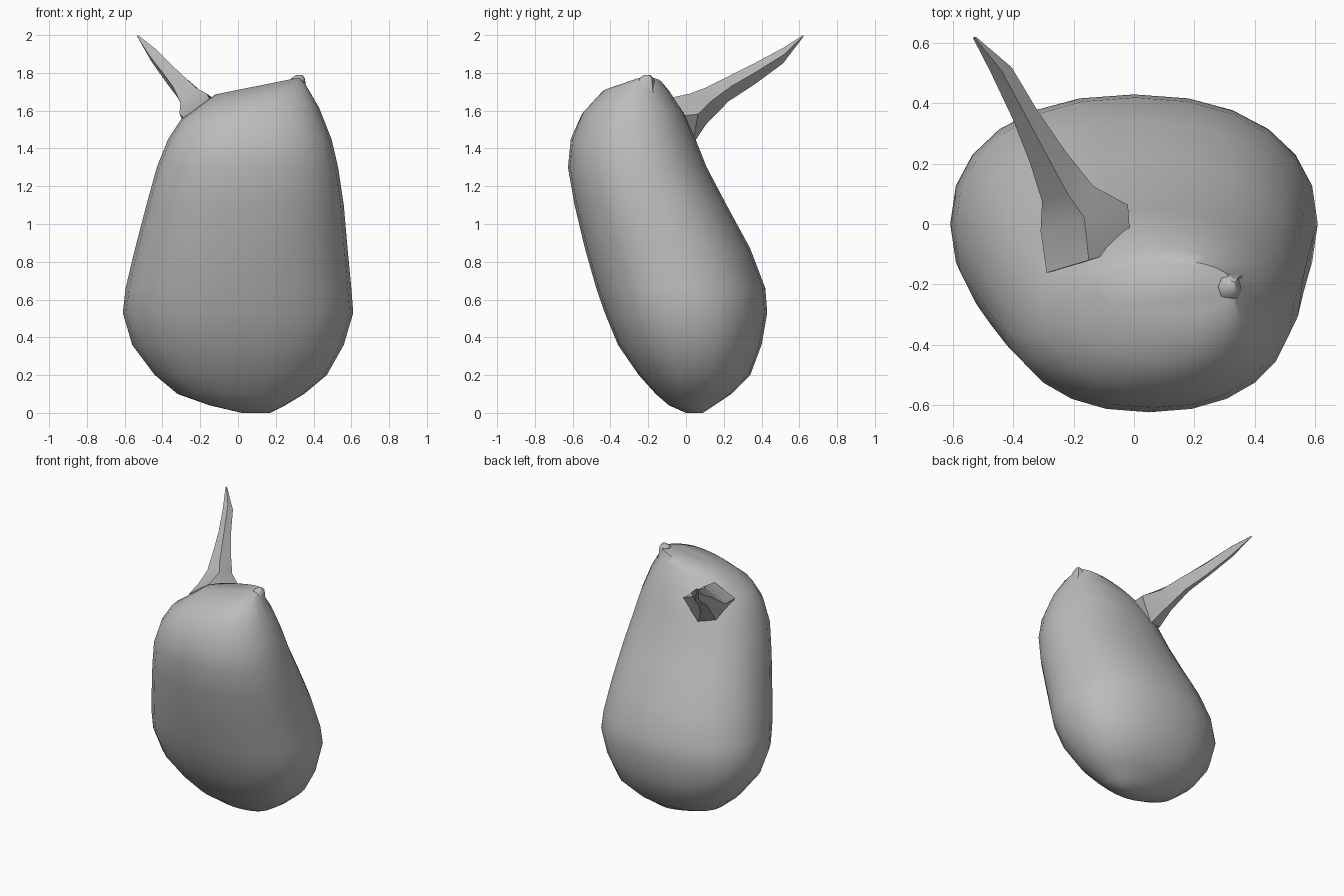
import bpy
import bmesh
import math

if "Cube" in bpy.data.objects:
    bpy.data.objects.remove(bpy.data.objects["Cube"], do_unlink=True)

grey = bpy.data.materials.new("plain_grey")
grey.use_nodes = True
colour = (0.5, 0.5, 0.5, 1)
grey.diffuse_color = colour
grey.node_tree.nodes["Principled BSDF"].inputs["Base Color"].default_value = colour


def loft(name, rings, smooth_angle):
    """Skin a list of closed point rings and cap both ends."""
    bm = bmesh.new()
    loops = [[bm.verts.new(p) for p in ring] for ring in rings]
    n = len(loops[0])
    for a, b in zip(loops, loops[1:]):
        for i in range(n):
            j = (i + 1) % n
            bm.faces.new((a[i], a[j], b[j], b[i]))
    bm.faces.new(loops[0][::-1])
    bm.faces.new(loops[-1])
    bmesh.ops.recalc_face_normals(bm, faces=bm.faces)
    mesh = bpy.data.meshes.new(name)
    bm.to_mesh(mesh)
    bm.free()
    mesh.materials.append(grey)
    obj = bpy.data.objects.new(name, mesh)
    bpy.context.collection.objects.link(obj)
    bpy.ops.object.select_all(action="DESELECT")
    obj.select_set(True)
    bpy.context.view_layer.objects.active = obj
    bpy.ops.object.shade_smooth_by_angle(angle=math.radians(smooth_angle))
    return obj


def oval(z, x0, x1, y0, y1, tilt=0.0, sides=24, power=0.9):
    """Slightly squared oval between x and y limits, tilted along x."""
    ring = []
    for i in range(sides):
        a = math.tau * i / sides
        c, s = math.cos(a), math.sin(a)
        x = (x0 + x1) / 2 + (x1 - x0) / 2 * math.copysign(abs(c) ** power, c)
        y = (y0 + y1) / 2 + (y1 - y0) / 2 * math.copysign(abs(s) ** power, s)
        ring.append((x, y, z + tilt * x))
    return ring


# Leaning body: height, left/right limits, front/back limits, tilt
body_sections = [
    (0.00, 0.02, 0.17, 0.00, 0.09),
    (0.04, -0.15, 0.25, -0.09, 0.15),
    (0.10, -0.32, 0.35, -0.16, 0.24),
    (0.20, -0.44, 0.47, -0.25, 0.34),
    (0.36, -0.56, 0.56, -0.36, 0.40),
    (0.53, -0.61, 0.61, -0.43, 0.43),
    (0.66, -0.595, 0.60, -0.475, 0.42),
    (0.87, -0.545, 0.58, -0.535, 0.34),
    (1.10, -0.485, 0.56, -0.59, 0.215),
    (1.30, -0.43, 0.53, -0.625, 0.11),
    (1.45, -0.37, 0.495, -0.61, 0.05),
    (1.58, -0.30, 0.43, -0.55, -0.01, 0.08),
    (1.67, -0.19, 0.36, -0.45, -0.08, 0.18),
    (1.71, -0.12, 0.33, -0.30, -0.12, 0.2),
]
loft("body", [oval(*s) for s in body_sections], 50)

# Small nub at the high corner
nub_sections = [
    (1.56, 0.28, 0.435, -0.30, -0.13),
    (1.71, 0.27, 0.36, -0.28, -0.16),
    (1.77, 0.28, 0.355, -0.25, -0.17),
    (1.79, 0.31, 0.34, -0.22, -0.19),
]
loft("corner_nub", [oval(*s, sides=8) for s in nub_sections], 40)

# Tapering stem: centre x, y, half width, bottom, top
stem_sections = [
    (-0.15, -0.12, 0.14, 1.42, 1.66),
    (-0.165, 0.02, 0.145, 1.42, 1.69),
    (-0.22, 0.10, 0.085, 1.53, 1.72),
    (-0.285, 0.22, 0.06, 1.65, 1.78),
    (-0.36, 0.36, 0.042, 1.74, 1.85),
    (-0.44, 0.51, 0.034, 1.85, 1.93),
    (-0.53, 0.62, 0.005, 1.99, 2.00),
]
stem_rings = []
for x, y, w, low, high in stem_sections:
    mid = low + (high - low) * 0.6
    stem_rings.append([
        (x, y, high),
        (x + w, y + w * 0.3, mid),
        (x + w * 0.3, y + w * 0.1, low),
        (x - w * 0.5, y - w * 0.2, low + (high - low) * 0.1),
        (x - w, y - w * 0.3, mid),
    ])
loft("stem", stem_rings, 25)
